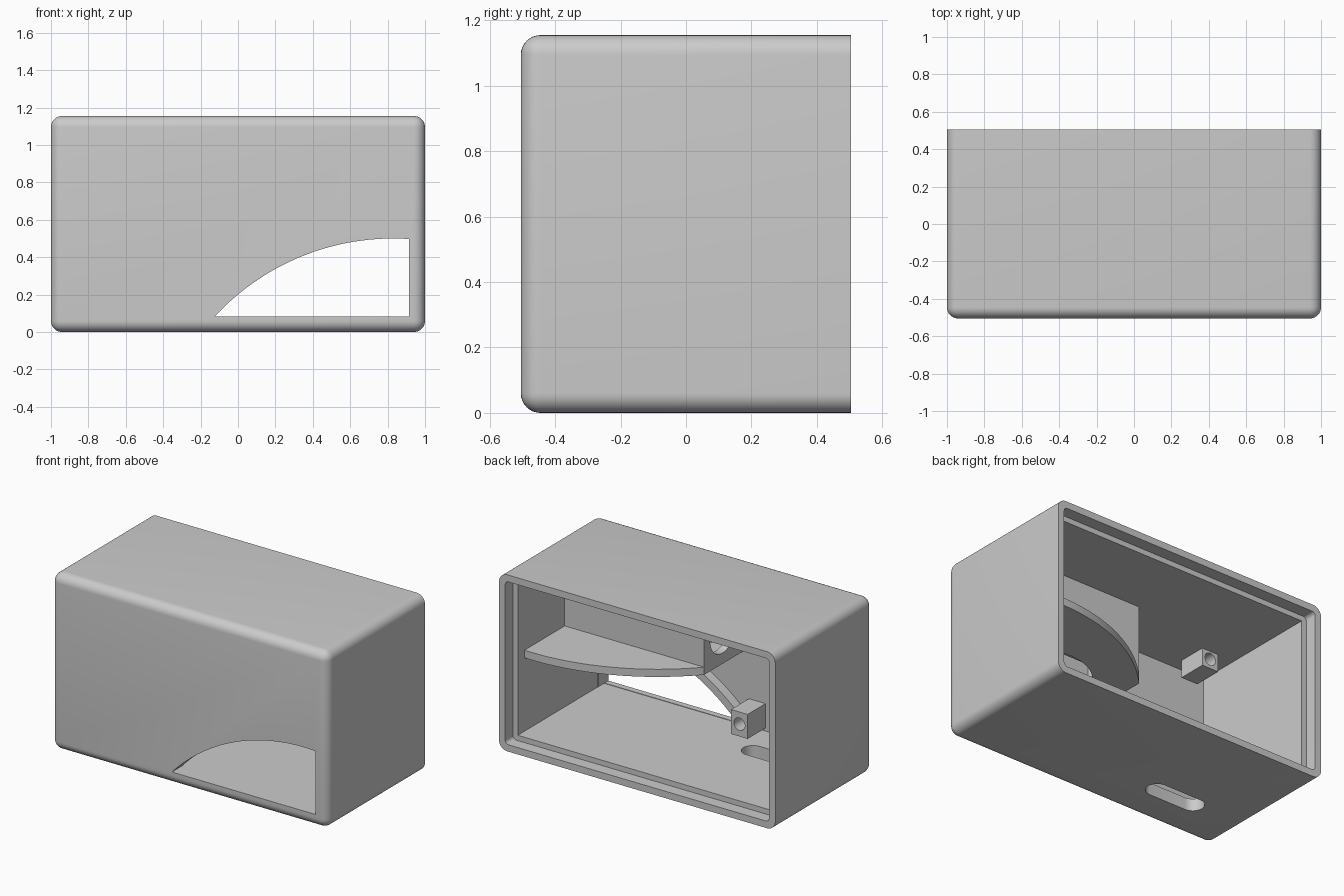
import bpy, bmesh, math
from mathutils import Vector

old = bpy.data.objects.get("Cube")
if old:
    bpy.data.objects.remove(old, do_unlink=True)

grey = bpy.data.materials.new("plain grey")
grey.use_nodes = True
COLOUR = (0.6, 0.6, 0.6, 1)
grey.diffuse_color = COLOUR
grey.node_tree.nodes["Principled BSDF"].inputs["Base Color"].default_value = COLOUR

X, Y, Z = 1.0, 0.505, 1.155       # half width, half depth, height
WALL, FRONT, RIM = 0.08, 0.04, 0.045
IN_Y = -Y + FRONT                 # inner face of the front wall
ROOF = Z - WALL


def finish(name, bm):
    bmesh.ops.recalc_face_normals(bm, faces=bm.faces)
    mesh = bpy.data.meshes.new(name)
    bm.to_mesh(mesh)
    bm.free()
    mesh.materials.append(grey)
    ob = bpy.data.objects.new(name, mesh)
    bpy.context.collection.objects.link(ob)
    return ob


def box(name, lo, hi, radius=0, pick=None):
    """Box between two corners; edges chosen by pick are rounded."""
    bm = bmesh.new()
    bmesh.ops.create_cube(bm, size=1)
    for v in bm.verts:
        v.co = Vector([l + (c + 0.5) * (h - l) for l, h, c in zip(lo, hi, v.co)])
    if radius:
        edges = [e for e in bm.edges if pick(*(v.co for v in e.verts))]
        bmesh.ops.bevel(bm, geom=edges, offset=radius, segments=8,
                        profile=0.5, affect='EDGES')
    return finish(name, bm)


def prism(name, pts, axis, lo, hi):
    """Extrude a flat outline along x, y or z."""
    place = {'x': lambda a, b: (lo, a, b), 'y': lambda a, b: (a, lo, b),
             'z': lambda a, b: (a, b, lo)}[axis]
    step = Vector([(hi - lo) * (axis == k) for k in 'xyz'])
    bm = bmesh.new()
    face = bm.faces.new([bm.verts.new(place(*p)) for p in pts])
    ext = bmesh.ops.extrude_face_region(bm, geom=[face])
    bmesh.ops.translate(bm, vec=step,
                        verts=[g for g in ext['geom'] if isinstance(g, bmesh.types.BMVert)])
    return finish(name, bm)


def stadium(cx, cy, half, r, n=16):
    """Round-ended outline; a circle when half is zero."""
    pts = []
    for side in (1, -1):
        for i in range(n + (half > 0)):
            a = math.pi * i / n - math.pi / 2
            pts.append((cx + side * (half + r * math.cos(a)), cy + side * r * math.sin(a)))
    return pts


def arc(start, end_x, grow=0, n=32):
    """Shallow arc that rises from start and levels out near end_x."""
    r, dx, dz = 1.3, 0.955, 0.883
    cx, cz = start[0] + dx, start[1] - dz
    r += grow
    a0 = math.pi - math.asin(dz / r)
    a1 = math.acos((end_x - cx) / r)
    return [(cx + r * math.cos(a0 + (a1 - a0) * i / n),
             cz + r * math.sin(a0 + (a1 - a0) * i / n)) for i in range(n + 1)]


def cut(ob, cutter, keep=False):
    mod = ob.modifiers.new("cut", 'BOOLEAN')
    mod.object, mod.operation, mod.solver = cutter, 'DIFFERENCE', 'EXACT'
    bpy.context.view_layer.objects.active = ob
    bpy.ops.object.modifier_apply(modifier=mod.name)
    if not keep:
        bpy.data.objects.remove(cutter, do_unlink=True)


def smooth(ob):
    bpy.ops.object.select_all(action='DESELECT')
    ob.select_set(True)
    bpy.context.view_layer.objects.active = ob
    bpy.ops.object.shade_smooth_by_angle(angle=math.radians(30))


# Housing: rounded box, hollow and open at the back with a stepped rim
housing = box("housing", (-X, -Y, 0), (X, Y, Z), 0.06,
              lambda a, b: not (a.y > 0 and b.y > 0))
cut(housing, box("cavity", (-X + WALL, IN_Y, WALL), (X - WALL, Y + 0.1, ROOF)))
cut(housing, box("rebate", (-X + RIM, Y - 0.08, RIM), (X - RIM, Y + 0.1, Z - RIM),
                 0.025, lambda a, b: abs(a.y - b.y) > 0.1))

# Arched front opening with a raised collar on the inside
SILL, JAMB = (-0.125, 0.083), 0.915
window = prism("window", arc(SILL, JAMB) + [(JAMB, SILL[1])], 'y', -Y - 0.1, 0)
collar = prism("window_collar", arc(SILL, 0.93, 0.05) + [(0.93, SILL[1])],
               'y', IN_Y - 0.01, -0.4)
cut(housing, window, keep=True)
cut(collar, window)

# Slot through the floor
cut(housing, prism("slot", stadium(-0.48, -0.2, 0.135, 0.07), 'z', -0.1, 0.2))

# Curved shelf with a round drop hole
END_X, PANEL_Y, SHELF = -0.09, -0.06, 0.56
shelf = prism("shelf", arc((END_X, PANEL_Y), 0.93)
              + [(0.93, IN_Y - 0.01), (END_X, IN_Y - 0.01)], 'z', SHELF, SHELF + 0.05)
cut(shelf, prism("drop_hole", stadium(0.42, -0.42, 0, 0.35, 24), 'z', 0.4, 0.8))

# Compartment walls standing on the shelf, up to the roof
panel = box("compartment_panel", (END_X, PANEL_Y - 0.05, SHELF + 0.02),
            (0.93, PANEL_Y, ROOF + 0.01))
end_wall = box("compartment_end", (END_X, IN_Y - 0.01, SHELF + 0.02),
               (END_X + 0.05, PANEL_Y - 0.02, ROOF + 0.01))
cut(end_wall, prism("end_hole", stadium(-0.25, 0.76, 0, 0.13), 'x', -0.3, 0.1))

# Small mounting blocks with round sockets
blocks = []
for name, lo, hi in (("lower_mount", (-0.25, IN_Y - 0.01, 0.1), (-0.13, -0.28, 0.26)),
                     ("upper_mount", (-0.80, -0.38, 0.96), (-0.68, -0.19, ROOF + 0.01))):
    mount = box(name, lo, hi)
    centre = ((lo[0] + hi[0]) / 2, (lo[2] + hi[2]) / 2)
    cut(mount, prism("socket", stadium(*centre, 0, 0.04), 'y', hi[1] - 0.1, hi[1] + 0.1))
    blocks.append(mount)

for part in [housing, collar, shelf, panel, end_wall] + blocks:
    smooth(part)
